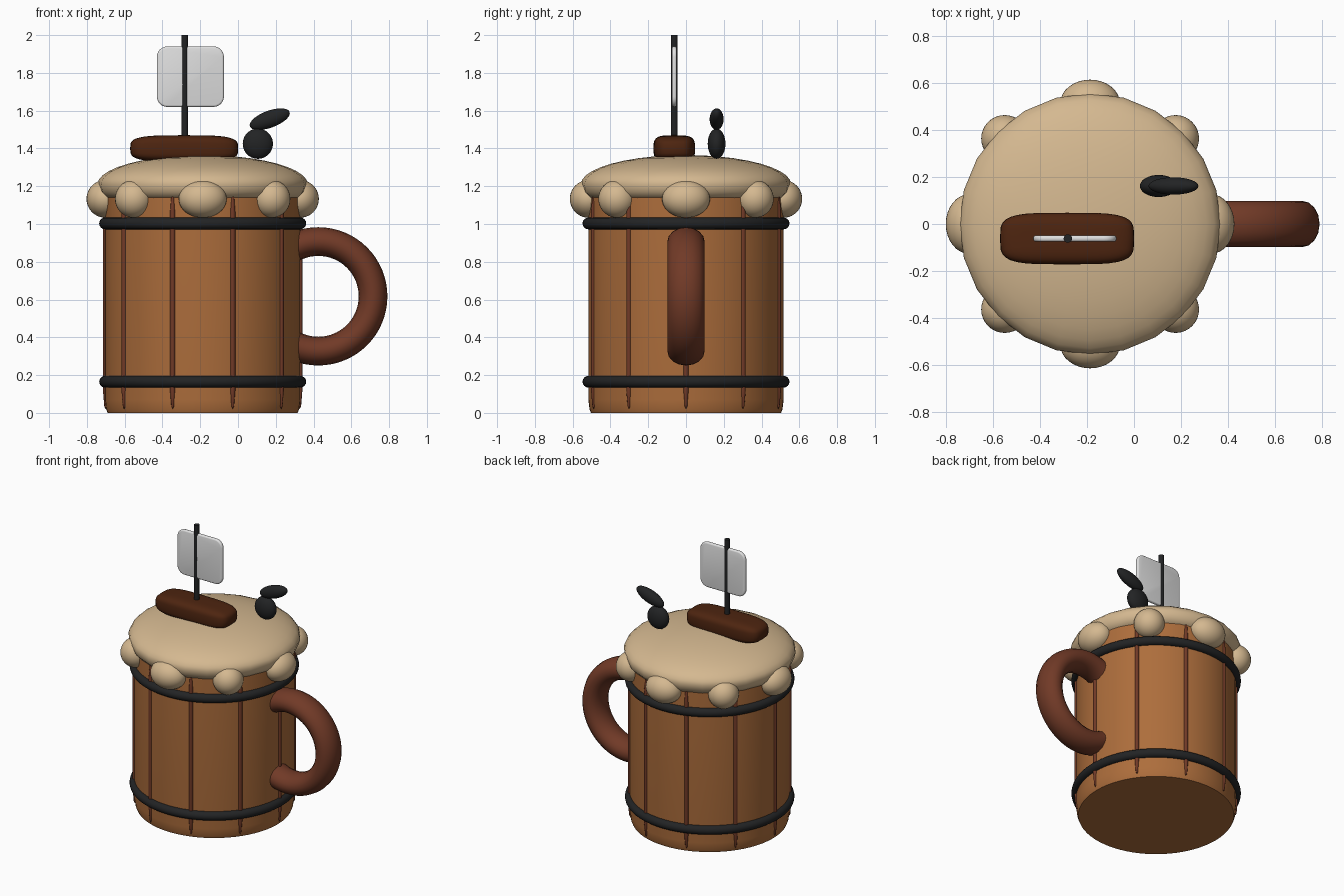
import bpy, bmesh, math
from mathutils import Matrix, Vector

cube = bpy.data.objects.get("Cube")
if cube:
    bpy.data.objects.remove(cube, do_unlink=True)

CX = -0.187  # mug axis


def material(name, rgb, rough=0.6):
    m = bpy.data.materials.new(name)
    m.use_nodes = True
    m.diffuse_color = (*rgb, 1)
    b = m.node_tree.nodes["Principled BSDF"]
    b.inputs["Base Color"].default_value = (*rgb, 1)
    b.inputs["Roughness"].default_value = rough
    return m


WOOD = material("warm wood", (0.42, 0.155, 0.045))
TRIM = material("red brown wood", (0.165, 0.042, 0.02))
FOAM = material("cream foam", (0.66, 0.48, 0.28))
DARK = material("dark chocolate", (0.075, 0.018, 0.005))
BLACK = material("black", (0.016, 0.017, 0.018))
WHITE = material("white", (0.75, 0.75, 0.75))


def finish(bm, name, mat, loc=(0, 0, 0), angle=50):
    bmesh.ops.recalc_face_normals(bm, faces=bm.faces)
    me = bpy.data.meshes.new(name)
    bm.to_mesh(me)
    bm.free()
    me.materials.append(mat)
    ob = bpy.data.objects.new(name, me)
    ob.location = loc
    bpy.context.collection.objects.link(ob)
    bpy.ops.object.select_all(action='DESELECT')
    ob.select_set(True)
    bpy.context.view_layer.objects.active = ob
    bpy.ops.object.shade_smooth_by_angle(angle=math.radians(angle))
    return ob


def lathe(name, profile, mat, loc, steps=32, angle=50):
    """Spin (radius, height) points around the vertical axis."""
    bm = bmesh.new()
    vs = [bm.verts.new((r, 0, z)) for r, z in profile]
    es = [bm.edges.new(p) for p in zip(vs, vs[1:])]
    bmesh.ops.spin(bm, geom=vs + es, cent=(0, 0, 0), axis=(0, 0, 1),
                   angle=math.tau, steps=steps)
    bmesh.ops.remove_doubles(bm, verts=bm.verts, dist=1e-5)
    return finish(bm, name, mat, loc, angle)


def ellipsoid(name, size, mat, loc, power=(1, 1), turn=0, axis='Z'):
    """Ellipsoid; powers under 1 square off its (plan, height) outline."""
    bm = bmesh.new()
    bmesh.ops.create_uvsphere(bm, u_segments=32, v_segments=20, radius=1)

    def squash(c, e):
        return math.copysign(abs(c) ** e, c)
    for v in bm.verts:
        ring = math.hypot(v.co.x, v.co.y)
        if ring > 1e-5:
            x, y = v.co.x / ring, v.co.y / ring
            wide = ring ** power[1]
            v.co.x, v.co.y = squash(x, power[0]) * wide, squash(y, power[0]) * wide
        v.co.z = squash(v.co.z, power[1])
        v.co = Vector([a * b for a, b in zip(v.co, size)])
    bm.transform(Matrix.Rotation(turn, 4, axis))
    return finish(bm, name, mat, loc, 80)


def torus(name, major, minor, mat, loc, upright=False, stretch=1):
    bpy.ops.mesh.primitive_torus_add(major_radius=major, minor_radius=minor,
                                     major_segments=64, minor_segments=16)
    ob = bpy.context.object
    ob.name = ob.data.name = name
    m = Matrix.Diagonal((1, 1, stretch, 1))
    if upright:
        m = Matrix.Rotation(math.pi / 2, 4, 'X') @ m
    ob.data.transform(m)
    ob.location = loc
    ob.data.materials.append(mat)
    bpy.ops.object.shade_smooth_by_angle(angle=math.radians(60))
    return ob


# Barrel body, with a softened foot
lathe("barrel", [(0, 0), (0.503, 0), (0.511, 0.02), (0.517, 0.07),
                 (0.517, 1.18), (0, 1.18)], WOOD, (CX, 0, 0), 64)

# Ten slim battens with tapered tips
for i in range(10):
    a = i * math.tau / 10
    lathe(f"batten_{i + 1}", [(0, 0.02), (0.007, 0.035), (0.014, 0.12),
                              (0.014, 1.06), (0.007, 1.15), (0, 1.165)], TRIM,
          (CX + 0.514 * math.cos(a), 0.514 * math.sin(a), 0), 12)

# Hoops and handle
for name, z in (("lower_hoop", 0.165), ("upper_hoop", 1.003)):
    torus(name, 0.517, 0.031, BLACK, (CX, 0, z))
torus("handle", 0.29, 0.076, TRIM, (0.425, 0, 0.617), upright=True, stretch=1.3)

# Foam cap: flat underside, rounded rim, low dome
dome = [(0.557 * math.cos(t), 1.21 + 0.155 * math.sin(t))
        for t in (k * math.pi / 20 for k in range(10))]
lathe("foam_cap", [(0, 1.125), (0.47, 1.125), (0.52, 1.14), (0.548, 1.17)]
      + dome + [(0, 1.365)], FOAM, (CX, 0, 0), 24, 80)

# Foam drips around the rim, alternating wide and small
for i in range(8):
    a = i * math.tau / 8
    w = 0.1 if i % 2 else 0.127
    ellipsoid(f"foam_drip_{i + 1}", (0.1, w, 0.1), FOAM,
              (CX + 0.515 * math.cos(a), 0.515 * math.sin(a), 1.133), turn=a)

# Small boat floating on the foam
ellipsoid("boat_hull", (0.286, 0.11, 0.07), DARK, (-0.285, -0.062, 1.4), (0.5, 0.55))
lathe("mast", [(0, 1.4), (0.018, 1.4), (0.018, 2.0), (0, 2.0)], BLACK,
      (-0.282, -0.062, 0), 16)

# Sail: thin plate with rounded corners and softened rim
bm = bmesh.new()
bmesh.ops.create_cube(bm, size=1)
bm.transform(Matrix.Diagonal((0.355, 0.026, 0.32, 1)))
corners = [e for e in bm.edges if abs(e.verts[0].co.y - e.verts[1].co.y) > 0.01]
bmesh.ops.bevel(bm, geom=corners, offset=0.055, segments=6, profile=0.5, affect='EDGES')
rim = [e for e in bm.edges if abs(e.verts[0].co.y - e.verts[1].co.y) < 0.01]
bmesh.ops.bevel(bm, geom=rim, offset=0.01, segments=3, profile=0.5, affect='EDGES')
finish(bm, "sail", WHITE, (-0.252, -0.062, 1.78))

# Bird-like figure: round body and tilted head
ellipsoid("figure_body", (0.08, 0.047, 0.08), BLACK, (0.105, 0.162, 1.425))
ellipsoid("figure_head", (0.112, 0.037, 0.045), BLACK, (0.168, 0.162, 1.555),
          turn=-math.radians(20), axis='Y')
